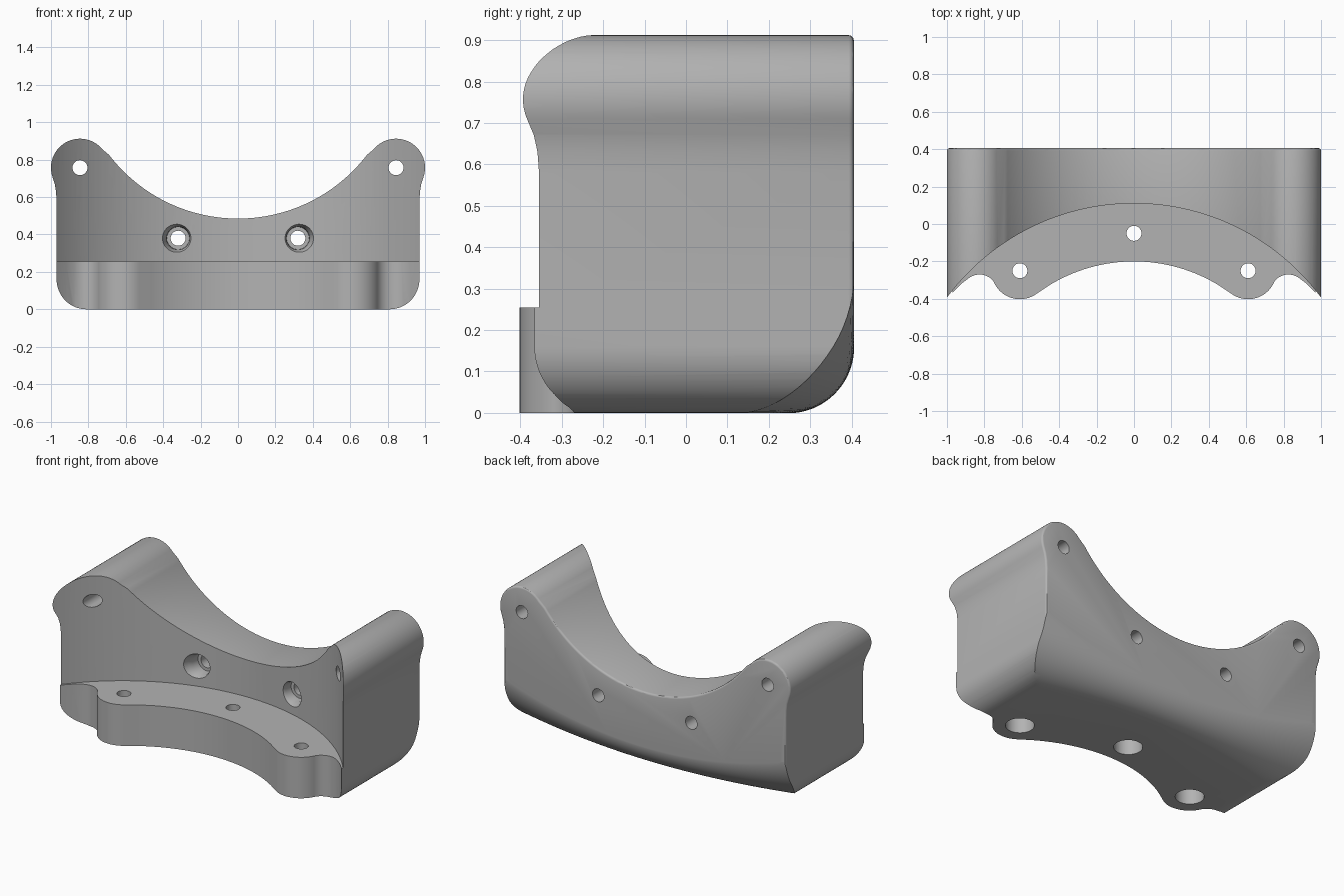
import bpy, bmesh, math
from mathutils import Matrix, Vector

cube = bpy.data.objects.get("Cube")
if cube:
    bpy.data.objects.remove(cube, do_unlink=True)

grey = bpy.data.materials.new("plain_grey")
grey.use_nodes = True
grey.diffuse_color = (0.45, 0.45, 0.45, 1)
grey.node_tree.nodes["Principled BSDF"].inputs["Base Color"].default_value = grey.diffuse_color


def arc(cx, cy, r, start, end, n):
    """Points along a circular arc, angles in degrees."""
    angles = [math.radians(start + (end - start) * i / n) for i in range(n + 1)]
    return [(cx + r * math.cos(a), cy + r * math.sin(a)) for a in angles]


def mirrored(half):
    """Close a right-hand half outline with its mirror image."""
    return half + [(-x, y) for x, y in reversed(half) if abs(x) > 1e-5]


def loft(name, rings):
    """Closed solid through rings with equal point counts."""
    bm = bmesh.new()
    loops = [[bm.verts.new(p) for p in ring] for ring in rings]
    n = len(loops[0])
    for a, b in zip(loops, loops[1:]):
        for i in range(n):
            j = (i + 1) % n
            bm.faces.new((a[i], a[j], b[j], b[i]))
    bm.faces.new(loops[0][::-1])
    bm.faces.new(loops[-1])
    bmesh.ops.recalc_face_normals(bm, faces=bm.faces)
    mesh = bpy.data.meshes.new(name)
    bm.to_mesh(mesh)
    bm.free()
    mesh.materials.append(grey)
    obj = bpy.data.objects.new(name, mesh)
    bpy.context.collection.objects.link(obj)
    return obj


def prism(name, outline, low, high):
    return loft(name, [[(x, y, z) for x, y in outline] for z in (low, high)])


def apply(obj, mod):
    bpy.context.view_layer.objects.active = obj
    bpy.ops.object.modifier_apply(modifier=mod.name)


def cut(obj, cutter):
    cutter.hide_render = True
    mod = obj.modifiers.new("cut", 'BOOLEAN')
    mod.operation = 'DIFFERENCE'
    mod.solver = 'EXACT'
    mod.object = cutter
    apply(obj, mod)
    bpy.data.objects.remove(cutter, do_unlink=True)


def drill(obj, steps, place, along_y=False):
    """Cut a stepped round hole from (radius, depth) pairs."""
    turn = Matrix.Rotation(-math.pi / 2, 4, 'X') if along_y else Matrix()
    rings = [[Vector(place) + turn @ Vector((x, y, t)) for x, y in arc(0, 0, r, 0, 352.5, 47)]
             for r, t in steps]
    cut(obj, loft("hole_cutter", rings))


# Bracket body: front silhouette with rounded feet, two ears and a saddle
half = [(0, 0)]
half += arc(0.81, 0.16, 0.16, -90, 0, 16)
half += [(0.97, 0.58), (0.973, 0.63), (0.98, 0.67)]
half += arc(0.845, 0.757, 0.155, -18, 140, 30)
half += arc(0, 1.353, 0.868, -37.5, -90, 36)
body = loft("saddle_bracket", [[(x, y, z) for x, z in mirrored(half)] for y in (-0.6, 0.405)])

# Softened rear rim
rim = body.modifiers.new("rim", 'BEVEL')
rim.width = 0.012
rim.segments = 3
rim.limit_method = 'ANGLE'
rim.angle_limit = math.radians(60)
rim.use_clamp_overlap = False
apply(body, rim)

# Rear lower edge, rounded more strongly toward both ends
rings = []
for i in range(45):
    x = -1.1 + 2.2 * i / 44
    r = 0.16 + 0.19 * min(abs(x), 1) ** 2
    curve = arc(0.406 - r, r - 0.001, r, -90, 0, 20)
    rings.append([(x, y, z) for y, z in
                  [(curve[0][0], -0.2)] + curve + [(0.6, curve[-1][1]), (0.6, -0.2)]])
cut(body, loft("rear_edge_cutter", rings))

# Hollow front wall above the base flange
cut(body, prism("front_wall_cutter", arc(0, -1.135, 1.245, 0, 358, 179), 0.255, 1.5))

# Base flange outline with two round lugs
edge = arc(0, -1.067, 0.867, 90, 58, 16)[:]
edge += arc(0.61, -0.25, 0.152, -122, -22, 20)
edge += [(0.77, -0.288), (0.79, -0.277), (0.81, -0.271), (0.83, -0.27), (0.85, -0.273),
         (0.875, -0.283), (0.92, -0.317), (0.97, -0.366), (1.2, -0.6), (1.2, -1)]
cut(body, prism("flange_cutter", mirrored(edge), -0.5, 0.28))

# Ear holes, recessed wall holes and flange holes with recesses below
for side in (-1, 1):
    drill(body, [(0.04, -1), (0.04, 1)], (side * 0.845, 0, 0.757), True)
    drill(body, [(0.1, -0.3), (0.1, 0), (0.085, 0.04), (0.072, 0.075), (0.062, 0.1),
                 (0.06, 0.15), (0.04, 0.15), (0.04, 0.6)], (side * 0.32, 0, 0.38), True)
for x, y in ((-0.61, -0.25), (0, -0.05), (0.61, -0.25)):
    drill(body, [(0.08, -0.1), (0.08, 0.1), (0.04, 0.1), (0.04, 0.4)], (x, y, 0))

# Smooth curved walls, keep crisp edges
bpy.ops.object.select_all(action='DESELECT')
body.select_set(True)
bpy.context.view_layer.objects.active = body
bpy.ops.object.shade_smooth_by_angle(angle=math.radians(30))
